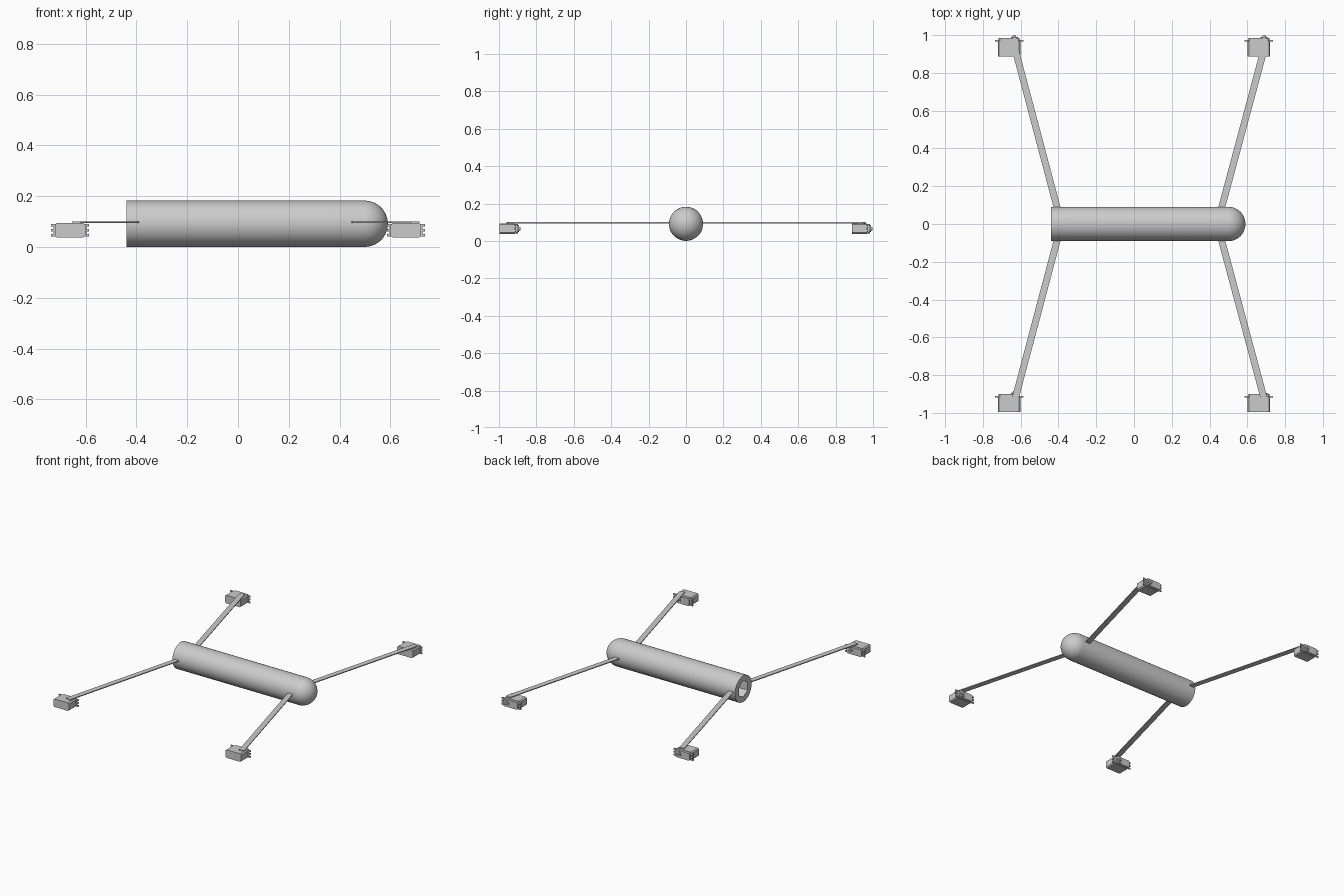
import bpy, bmesh
from math import sin, cos, pi, radians, atan2, hypot
from mathutils import Matrix, Vector

if "Cube" in bpy.data.objects:
    bpy.data.objects.remove(bpy.data.objects["Cube"], do_unlink=True)

grey = bpy.data.materials.new("light grey")
grey.use_nodes = True
COLOUR = (0.6, 0.6, 0.6, 1)
grey.diffuse_color = COLOUR
grey.node_tree.nodes["Principled BSDF"].inputs["Base Color"].default_value = COLOUR

R, AXIS_Z, SEG = 0.091, 0.0915, 48


def finish(bm, name, smooth=False):
    bmesh.ops.recalc_face_normals(bm, faces=bm.faces)
    mesh = bpy.data.meshes.new(name)
    bm.to_mesh(mesh)
    bm.free()
    mesh.materials.append(grey)
    ob = bpy.data.objects.new(name, mesh)
    bpy.context.collection.objects.link(ob)
    if smooth:
        bpy.ops.object.select_all(action='DESELECT')
        ob.select_set(True)
        bpy.context.view_layer.objects.active = ob
        bpy.ops.object.shade_smooth_by_angle(angle=radians(35))
    return ob


def add_box(bm, x, y, z, chamfer=0):
    """Box between (min, max) pairs, with optional chamfers on its y edges."""
    spans = (x, y, z)
    size = [b - a for a, b in spans]
    centre = [(a + b) / 2 for a, b in spans]
    m = Matrix.Translation(centre) @ Matrix.Diagonal((*size, 1))
    verts = bmesh.ops.create_cube(bm, size=1, matrix=m)["verts"]
    if chamfer:
        edges = {e for v in verts for e in v.link_edges
                 if abs(e.verts[0].co.y - e.verts[1].co.y) > 0.001}
        bmesh.ops.bevel(bm, geom=list(edges), offset=chamfer, segments=1, affect='EDGES')


def add_cylinder(bm, x, z, radius, y0, y1):
    m = Matrix.Translation((x, (y0 + y1) / 2, z)) @ Matrix.Rotation(pi / 2, 4, 'X')
    bmesh.ops.create_cone(bm, cap_ends=True, segments=20, radius1=radius,
                          radius2=radius, depth=y1 - y0, matrix=m)


# Fuselage: round tube, domed nose, hexagonal bore open at the tail
def ring(bm, x, radius):
    return [bm.verts.new((x, radius(t) * cos(t), AXIS_Z + radius(t) * sin(t)))
            for t in (2 * pi * i / SEG for i in range(SEG))]


def hexagon(t):
    return 0.049 / cos((t + pi / 6) % (pi / 3) - pi / 6)


bm = bmesh.new()
rings = [ring(bm, 0.44, hexagon), ring(bm, -0.44, hexagon), ring(bm, -0.44, lambda t: R)]
for k in range(14):
    a = k / 14 * pi / 2
    rings.append(ring(bm, 0.499 + R * sin(a), lambda t: R * cos(a)))
for r0, r1 in zip(rings, rings[1:]):
    for i in range(SEG):
        j = (i + 1) % SEG
        bm.faces.new((r0[i], r0[j], r1[j], r1[i]))
bm.faces.new(rings[0])
tip = bm.verts.new((0.499 + R, 0, AXIS_Z))
for i in range(SEG):
    bm.faces.new((rings[-1][i], rings[-1][(i + 1) % SEG], tip))
finish(bm, "fuselage", smooth=True)


# Arms: thin flat strips splayed outwards
def arm(name, root_x, end_x, side):
    start = Vector((root_x, 0.075 * side, 0.097))
    end = Vector((end_x, 0.955 * side, 0.097))
    d = end - start
    bm = bmesh.new()
    m = (Matrix.Translation((start + end) / 2) @ Matrix.Rotation(atan2(d.y, d.x), 4, 'Z')
         @ Matrix.Diagonal((hypot(d.x, d.y), 0.036, 0.006, 1)))
    bmesh.ops.create_cube(bm, size=1, matrix=m)
    finish(bm, name)


# Motor pods: chamfered case, stepped cap, slotted mounting ears and shaft
def motor(name, x, y):
    bm = bmesh.new()
    add_box(bm, (-0.06, 0.06), (0, 0.08), (0.038, 0.094), 0.007)
    add_box(bm, (-0.056, 0.056), (0.08, 0.097), (0.041, 0.091), 0.007)
    for s in (-1, 1):
        add_box(bm, sorted((0.055 * s, 0.065 * s)), (0.078, 0.086), (0.041, 0.091))
        for z in (0.041, 0.061, 0.081):
            add_box(bm, sorted((0.064 * s, 0.075 * s)), (0.078, 0.086), (z, z + 0.01))
    add_cylinder(bm, 0.028, 0.066, 0.019, 0.095, 0.102)
    add_cylinder(bm, 0.028, 0.066, 0.009, 0.1, 0.11)
    bmesh.ops.translate(bm, verts=bm.verts, vec=(x, y, 0))
    finish(bm, name, smooth=True)


for label, side, base in (("front", -1, -0.996), ("back", 1, 0.888)):
    arm(label + "_left_arm", 0.461, 0.697, side)
    arm(label + "_right_arm", -0.404, -0.637, side)
    motor(label + "_left_motor", 0.661, base)
    motor(label + "_right_motor", -0.661, base)
